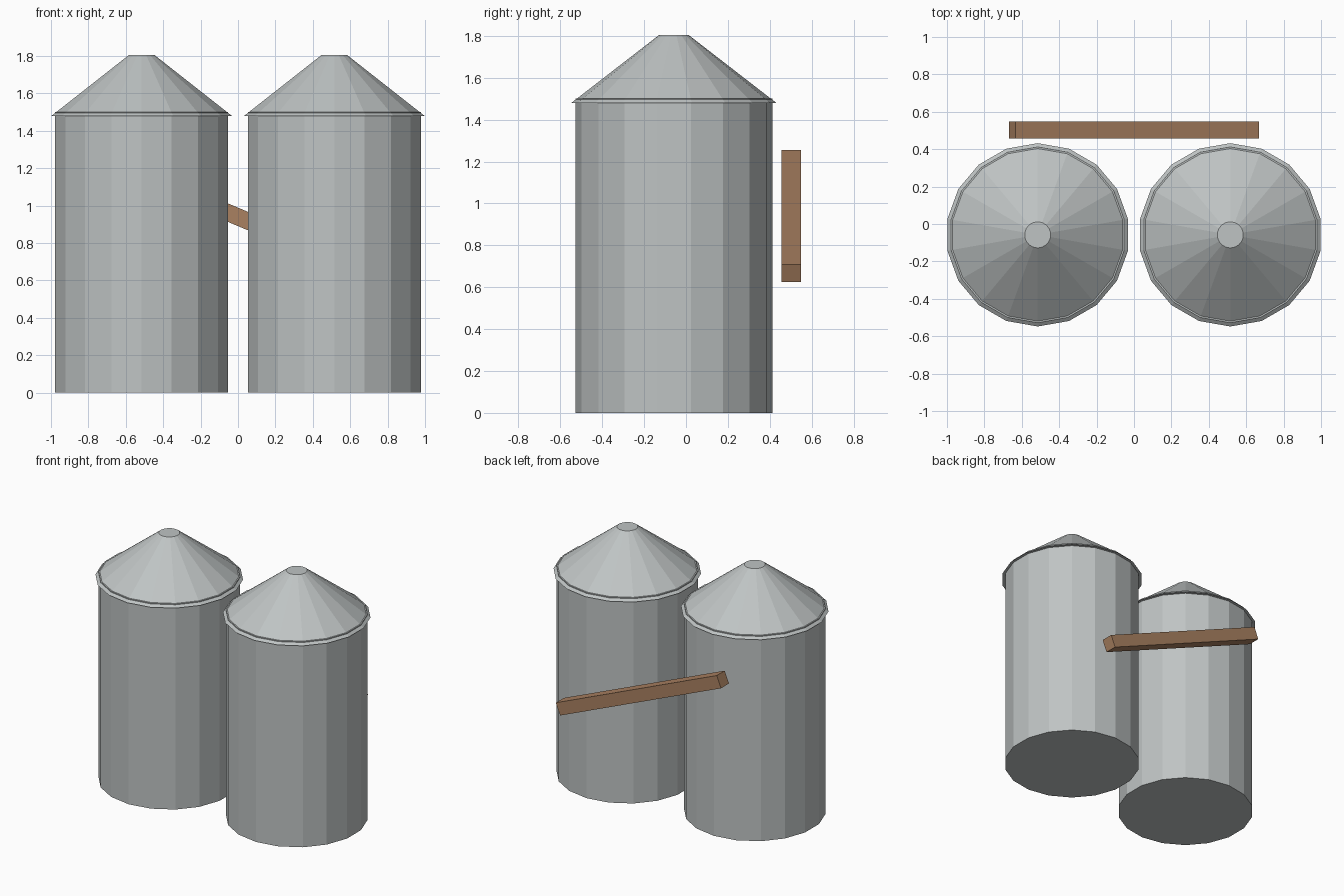
import bpy
from math import radians

SIDES = 18
SILO_X, SILO_Y = 0.515, -0.058

default = bpy.data.objects.get("Cube")
if default:
    bpy.data.objects.remove(default, do_unlink=True)


def material(name, rgb):
    mat = bpy.data.materials.new(name)
    mat.use_nodes = True
    colour = (*rgb, 1.0)
    mat.diffuse_color = colour
    mat.node_tree.nodes["Principled BSDF"].inputs["Base Color"].default_value = colour
    return mat


def finish(name, mat):
    obj = bpy.context.object
    obj.name = obj.data.name = name
    obj.data.materials.append(mat)
    return obj


def frustum(name, x, z0, z1, r0, r1, mat):
    bpy.ops.mesh.primitive_cone_add(
        vertices=SIDES, radius1=r0, radius2=r1, depth=z1 - z0,
        location=(x, SILO_Y, (z0 + z1) / 2))
    return finish(name, mat)


metal = material("galvanised grey", (0.52, 0.55, 0.55))
wood = material("timber brown", (0.40, 0.22, 0.12))

# Two silos: the wall top just breaks through the overhanging roof
for side, x in (("left", SILO_X), ("right", -SILO_X)):
    frustum(side + "_silo_wall", x, 0.0, 1.502, 0.47, 0.47, metal)
    frustum(side + "_silo_roof", x, 1.48, 1.805, 0.49, 0.07, metal)

# Sloping timber beam behind the silos
bpy.ops.mesh.primitive_cube_add(size=1, location=(0, 0.503, 0.94),
                                rotation=(0, radians(22.8), 0))
beam = finish("rear_beam", wood)
beam.scale = (1.41, 0.092, 0.091)
